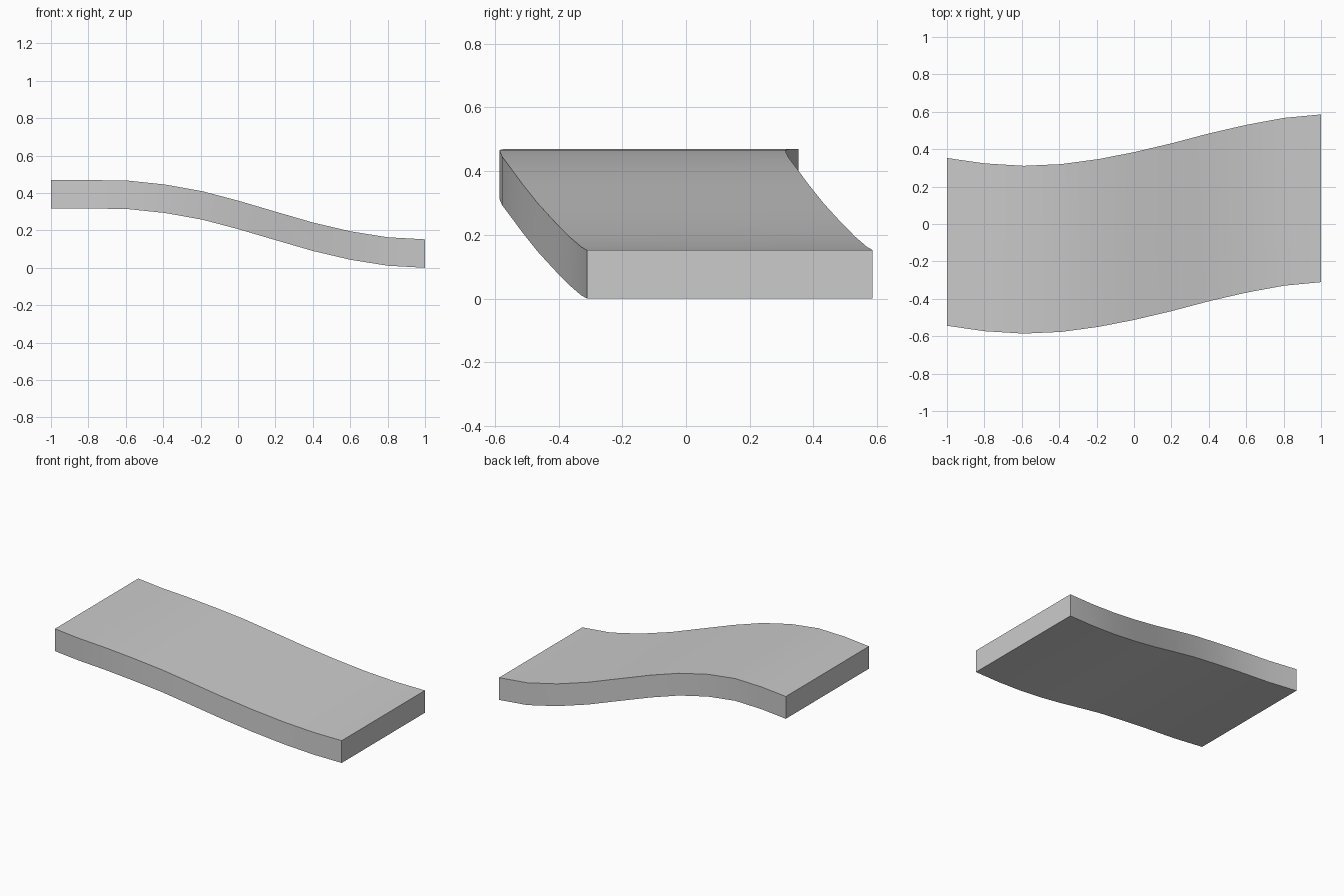
import bpy, bmesh, math

if "Cube" in bpy.data.objects:
    bpy.data.objects.remove(bpy.data.objects["Cube"])

WIDTH, THICK = 0.897, 0.152
# path of the slab: x, y of the front edge, z of the underside
PATH = [(-1, -0.544, 0.317), (-0.8, -0.573, 0.317), (-0.59, -0.586, 0.314),
        (-0.39, -0.577, 0.293), (-0.19, -0.55, 0.257), (0, -0.513, 0.207),
        (0.2, -0.466, 0.148), (0.4, -0.413, 0.09), (0.6, -0.367, 0.043),
        (0.8, -0.33, 0.011), (1, -0.311, 0)]

# curved ramp slab: a vertical rectangle carried along the path
bm = bmesh.new()
rings = [[bm.verts.new((x, y + dy, z + dz))
          for dy, dz in ((0, 0), (WIDTH, 0), (WIDTH, THICK), (0, THICK))]
         for x, y, z in PATH]
for a, b in zip(rings, rings[1:]):
    for i in range(4):
        j = (i + 1) % 4
        bm.faces.new((a[i], a[j], b[j], b[i]))
# end caps
bm.faces.new(rings[0])
bm.faces.new(rings[-1])
bmesh.ops.recalc_face_normals(bm, faces=bm.faces)

mesh = bpy.data.meshes.new("curved_ramp_slab")
bm.to_mesh(mesh)
bm.free()
slab = bpy.data.objects.new("curved_ramp_slab", mesh)
bpy.context.collection.objects.link(slab)
bpy.context.view_layer.objects.active = slab
slab.select_set(True)
bpy.ops.object.shade_smooth_by_angle(angle=math.radians(30))
